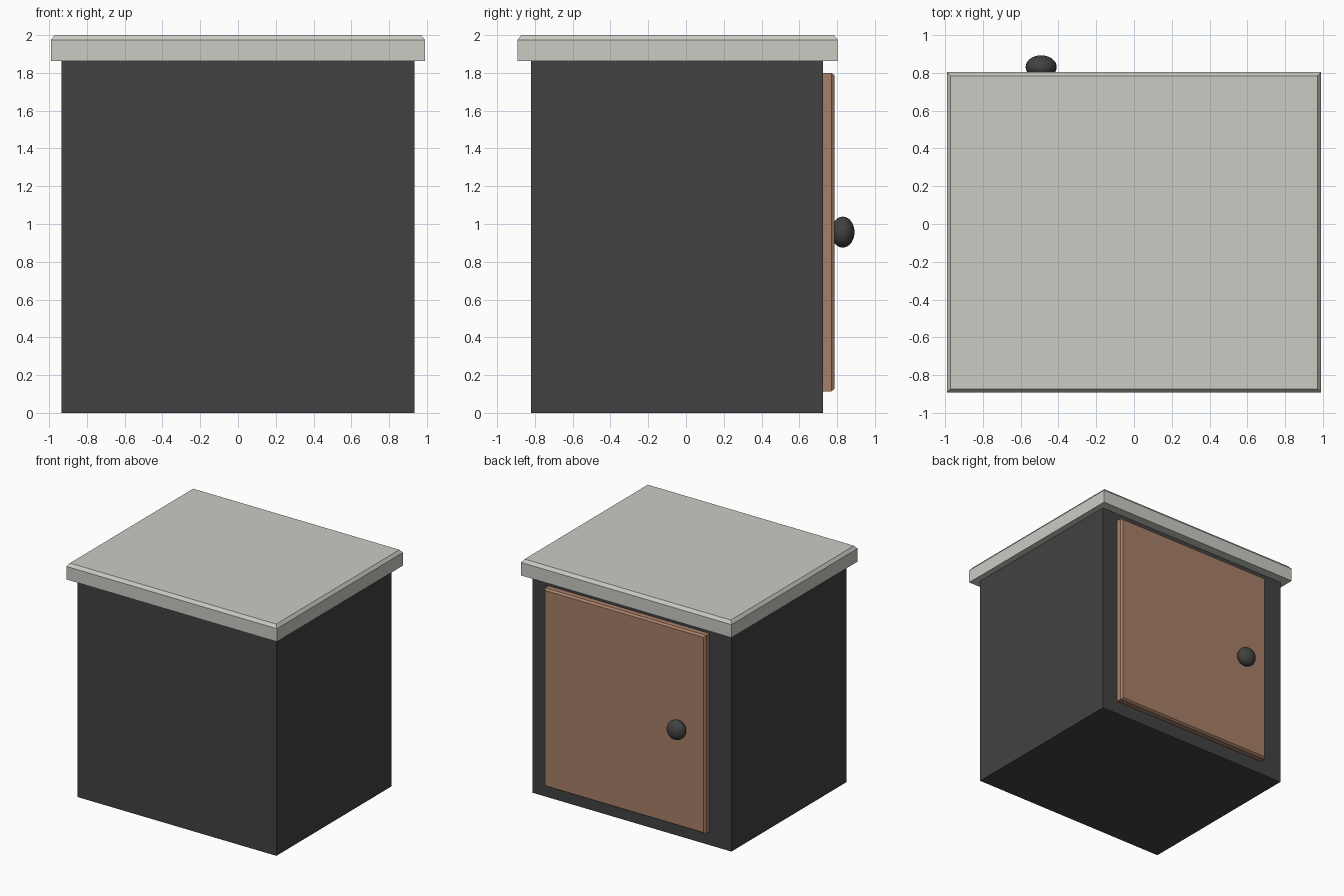
import bpy, bmesh
from mathutils import Vector

if "Cube" in bpy.data.objects:
    bpy.data.objects.remove(bpy.data.objects["Cube"])


def material(name, rgb):
    m = bpy.data.materials.new(name)
    m.diffuse_color = (*rgb, 1)
    m.use_nodes = True
    m.node_tree.nodes["Principled BSDF"].inputs["Base Color"].default_value = m.diffuse_color
    return m


charcoal = material("charcoal", (0.054, 0.054, 0.054))
stone = material("pale_stone", (0.59, 0.60, 0.55))
wood = material("brown_wood", (0.39, 0.216, 0.14))


def box(name, lo, hi, mat, face_dir=None, inset=0.0, depth=0.0):
    """Box between two corners; the face towards face_dir gets a chamfered rim."""
    lo, hi = Vector(lo), Vector(hi)
    bm = bmesh.new()
    bmesh.ops.create_cube(bm, size=1)
    for v in bm.verts:
        v.co = Vector(((lo + hi)[i] / 2 + v.co[i] * (hi - lo)[i] for i in range(3)))
    bm.normal_update()
    if face_dir:
        d = Vector(face_dir)
        face = max(bm.faces, key=lambda f: f.normal.dot(d))
        # pull the face back, then raise it again as a smaller inset
        for v in face.verts:
            v.co -= d * depth
        bmesh.ops.inset_region(bm, faces=[face], thickness=inset, depth=0)
        for v in face.verts:
            v.co += d * depth
    bmesh.ops.recalc_face_normals(bm, faces=bm.faces)
    me = bpy.data.meshes.new(name)
    bm.to_mesh(me)
    bm.free()
    me.materials.append(mat)
    ob = bpy.data.objects.new(name, me)
    bpy.context.collection.objects.link(ob)
    return ob


# Cabinet carcass
box("cabinet_body", (-0.935, -0.82, 0), (0.935, 0.725, 1.863), charcoal)

# Worktop with chamfered upper rim
box("worktop", (-0.99, -0.892, 1.863), (0.99, 0.803, 2.0), stone, (0, 0, 1), 0.028, 0.026)

# Door on the +y side with chamfered outer rim
box("door", (-0.73, 0.725, 0.114), (0.787, 0.787, 1.80), wood, (0, 1, 0), 0.018, 0.018)

# Flattened round knob
bpy.ops.mesh.primitive_uv_sphere_add(segments=32, ring_count=16, radius=1, location=(-0.491, 0.830, 0.957))
knob = bpy.context.object
knob.name = "door_knob"
knob.scale = (0.082, 0.062, 0.082)
knob.data.materials.append(charcoal)
bpy.ops.object.shade_smooth()
